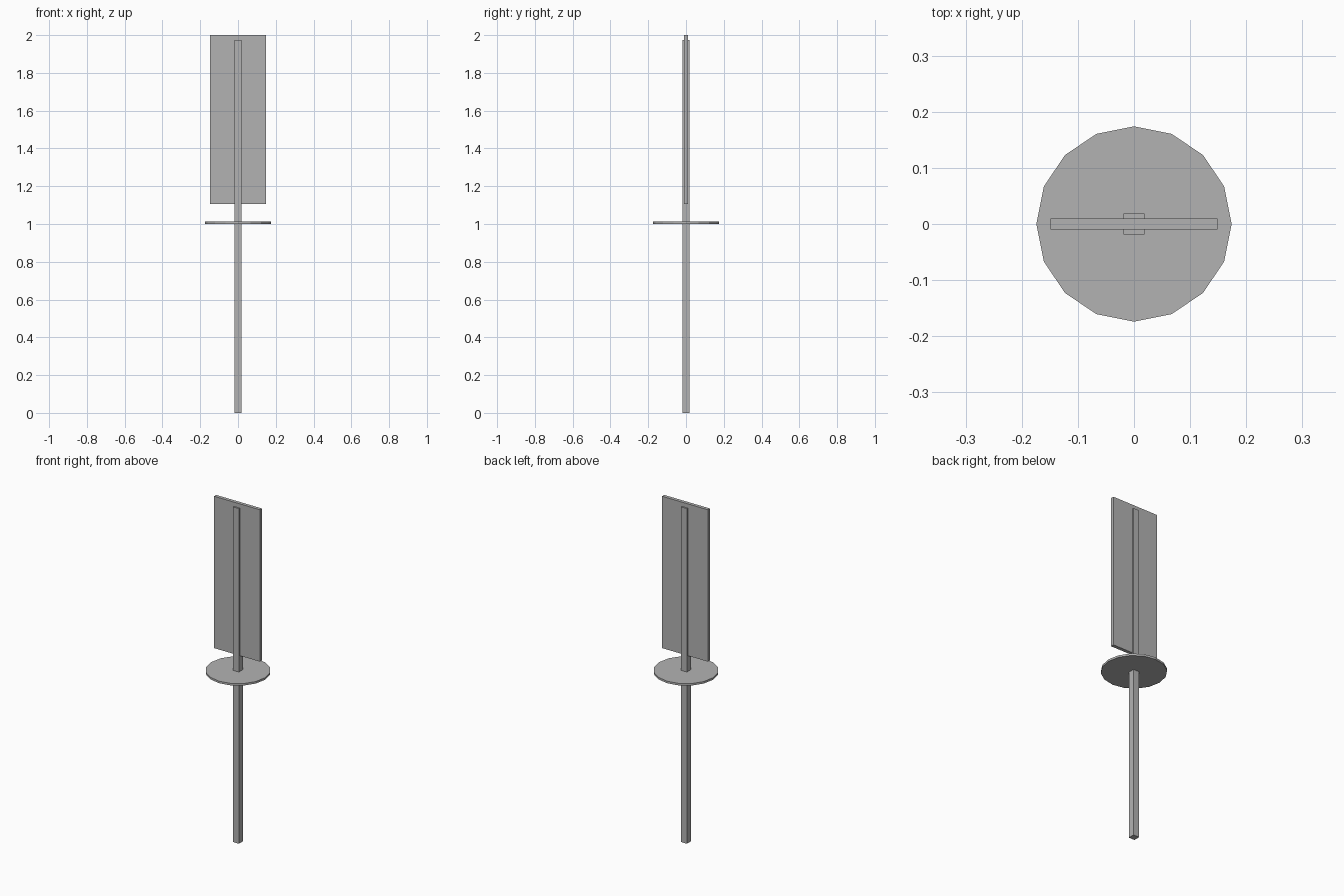
import bpy

cube = bpy.data.objects.get("Cube")
if cube:
    bpy.data.objects.remove(cube, do_unlink=True)

# Single plain grey
grey = bpy.data.materials.new("plain grey")
grey.use_nodes = True
colour = (0.45, 0.45, 0.45, 1)
grey.diffuse_color = colour
grey.node_tree.nodes["Principled BSDF"].inputs["Base Color"].default_value = colour


def finish(name):
    obj = bpy.context.object
    obj.name = name
    obj.data.materials.append(grey)
    return obj


def box(name, width, depth, bottom, top):
    bpy.ops.mesh.primitive_cube_add(size=1, location=(0, 0, (bottom + top) / 2))
    bpy.context.object.scale = (width, depth, top - bottom)
    bpy.ops.object.transform_apply(location=False, rotation=False, scale=True)
    return finish(name)


# Square shaft running from the ground through the blade
box("shaft", 0.038, 0.038, 0, 1.975)

# Flat rectangular blade, thinner than the shaft
box("blade", 0.298, 0.02, 1.105, 2)

# Thin round guard at mid height
bpy.ops.mesh.primitive_cylinder_add(vertices=16, radius=0.174, depth=0.012,
                                    location=(0, 0, 1.006))
finish("guard_disc")
